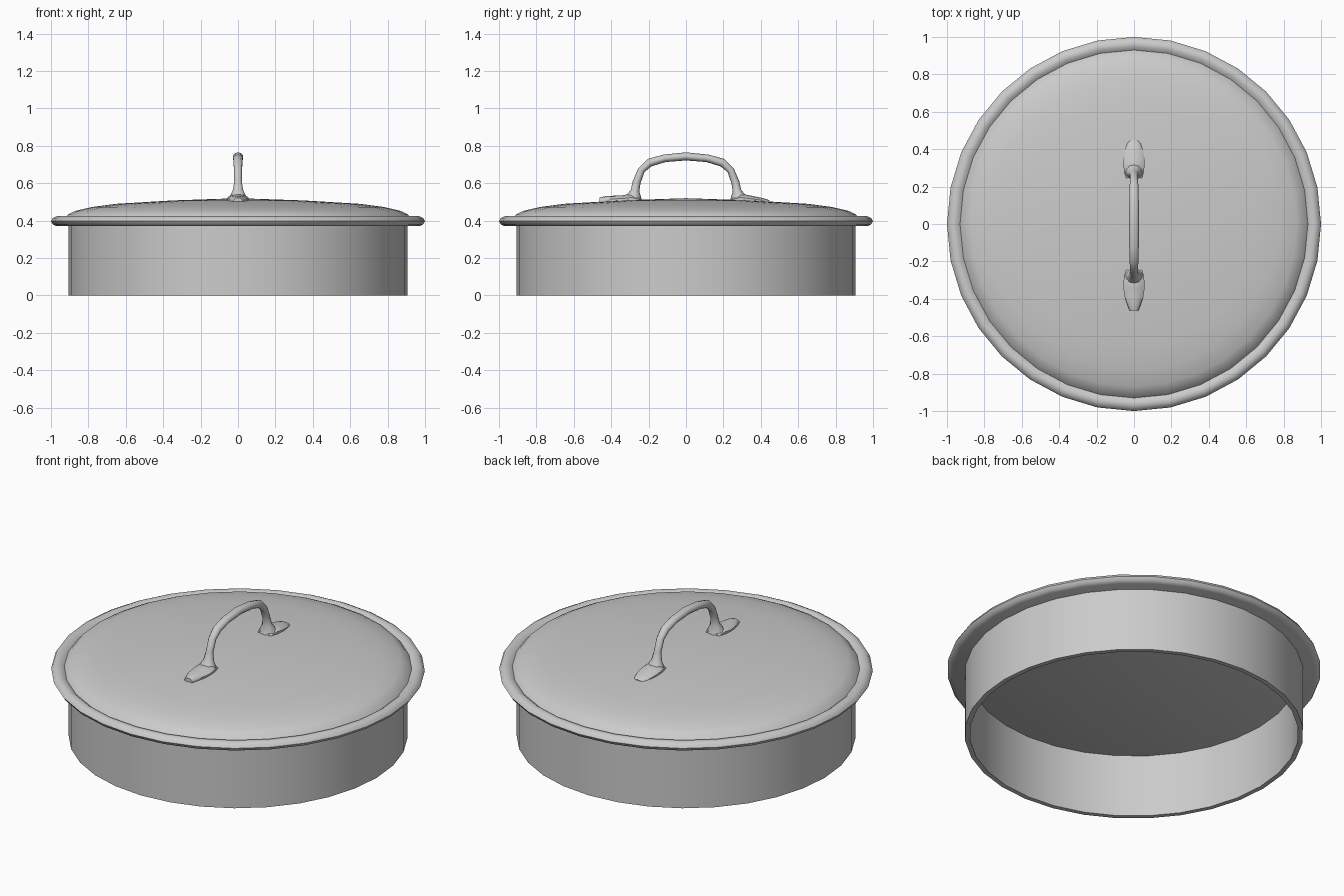
import bpy, bmesh, math
from mathutils import Vector

cube = bpy.data.objects.get("Cube")
if cube:
    bpy.data.objects.remove(cube, do_unlink=True)

SEGMENTS = 32

metal = bpy.data.materials.new("grey metal")
metal.use_nodes = True
grey = (0.6, 0.6, 0.6, 1)
metal.diffuse_color = grey
metal.node_tree.nodes["Principled BSDF"].inputs["Base Color"].default_value = grey


def finish(name, bm, angle):
    bmesh.ops.remove_doubles(bm, verts=bm.verts, dist=0.0005)
    bmesh.ops.recalc_face_normals(bm, faces=bm.faces)
    mesh = bpy.data.meshes.new(name)
    bm.to_mesh(mesh)
    bm.free()
    mesh.materials.append(metal)
    obj = bpy.data.objects.new(name, mesh)
    bpy.context.collection.objects.link(obj)
    bpy.ops.object.select_all(action='DESELECT')
    obj.select_set(True)
    bpy.context.view_layer.objects.active = obj
    bpy.ops.object.shade_smooth_by_angle(angle=math.radians(angle))
    return obj


def lathe(name, profile, closed=False, angle=35):
    """Spin a (radius, height) profile round the z axis."""
    bm = bmesh.new()
    verts = [bm.verts.new((r, 0, z)) for r, z in profile]
    edges = [bm.edges.new(pair) for pair in zip(verts, verts[1:])]
    if closed:
        edges.append(bm.edges.new((verts[-1], verts[0])))
    bmesh.ops.spin(bm, geom=verts + edges, cent=(0, 0, 0), axis=(0, 0, 1),
                   angle=math.tau, steps=SEGMENTS, use_merge=False)
    return finish(name, bm, angle)


def loft(name, sections, sides=10):
    """Join oval sections, each given by its outer and inner (y, z) and half width."""
    bm = bmesh.new()
    rings = []
    for outer, inner, half in sections:
        a, b = Vector((0, *outer)), Vector((0, *inner))
        ring = []
        for i in range(sides):
            t = math.tau * i / sides
            p = (a + b) / 2 + (a - b) / 2 * math.cos(t)
            p.x = half * math.sin(t)
            ring.append(bm.verts.new(p))
        rings.append(ring)
    for r, s in zip(rings, rings[1:]):
        for i in range(sides):
            j = (i + 1) % sides
            bm.faces.new((r[i], r[j], s[j], s[i]))
    bm.faces.new(rings[0])
    bm.faces.new(rings[-1])
    return finish(name, bm, 50)


# Open-bottomed wall
lathe("wall", [(0.907, 0), (0.907, 0.38), (0.88, 0.38), (0.88, 0)], closed=True)

# Lid: flat underside, rolled rim and shallow dome
lathe("lid", [
    (0, 0.37), (0.97, 0.37), (0.99, 0.38), (1, 0.397), (0.99, 0.414),
    (0.97, 0.424), (0.947, 0.421), (0.93, 0.408),
    (0.908, 0.433), (0.87, 0.452), (0.78, 0.473), (0.65, 0.49),
    (0.35, 0.508), (0, 0.52)])

# Arched grip, flaring where it meets the feet
half_arch = [
    ((0.34, 0.50), (0.235, 0.50), 0.055),
    ((0.32, 0.535), (0.24, 0.525), 0.045),
    ((0.295, 0.565), (0.25, 0.555), 0.03),
    ((0.285, 0.61), (0.243, 0.60), 0.021),
    ((0.255, 0.68), (0.222, 0.66), 0.022),
    ((0.205, 0.73), (0.185, 0.69), 0.025),
    ((0.12, 0.753), (0.11, 0.713), 0.027),
    ((0, 0.765), (0, 0.722), 0.027)]
mirrored = [((-o[0], o[1]), (-i[0], i[1]), h) for o, i, h in half_arch[-2::-1]]
loft("handle_grip", half_arch + mirrored)

# Tapered feet; the front one sits a little higher
for name, side, lift in (("back_foot", 1, 0), ("front_foot", -1, 0.016)):
    shape = [(0.245, 0.525, 0.045), (0.29, 0.545, 0.057), (0.34, 0.535, 0.06),
             (0.39, 0.525 + lift / 2, 0.052), (0.43, 0.515 + lift, 0.038),
             (0.447 + lift, 0.507 + lift, 0.025)]
    loft(name, [((side * y, z), (side * y, 0.485), h) for y, z, h in shape])
